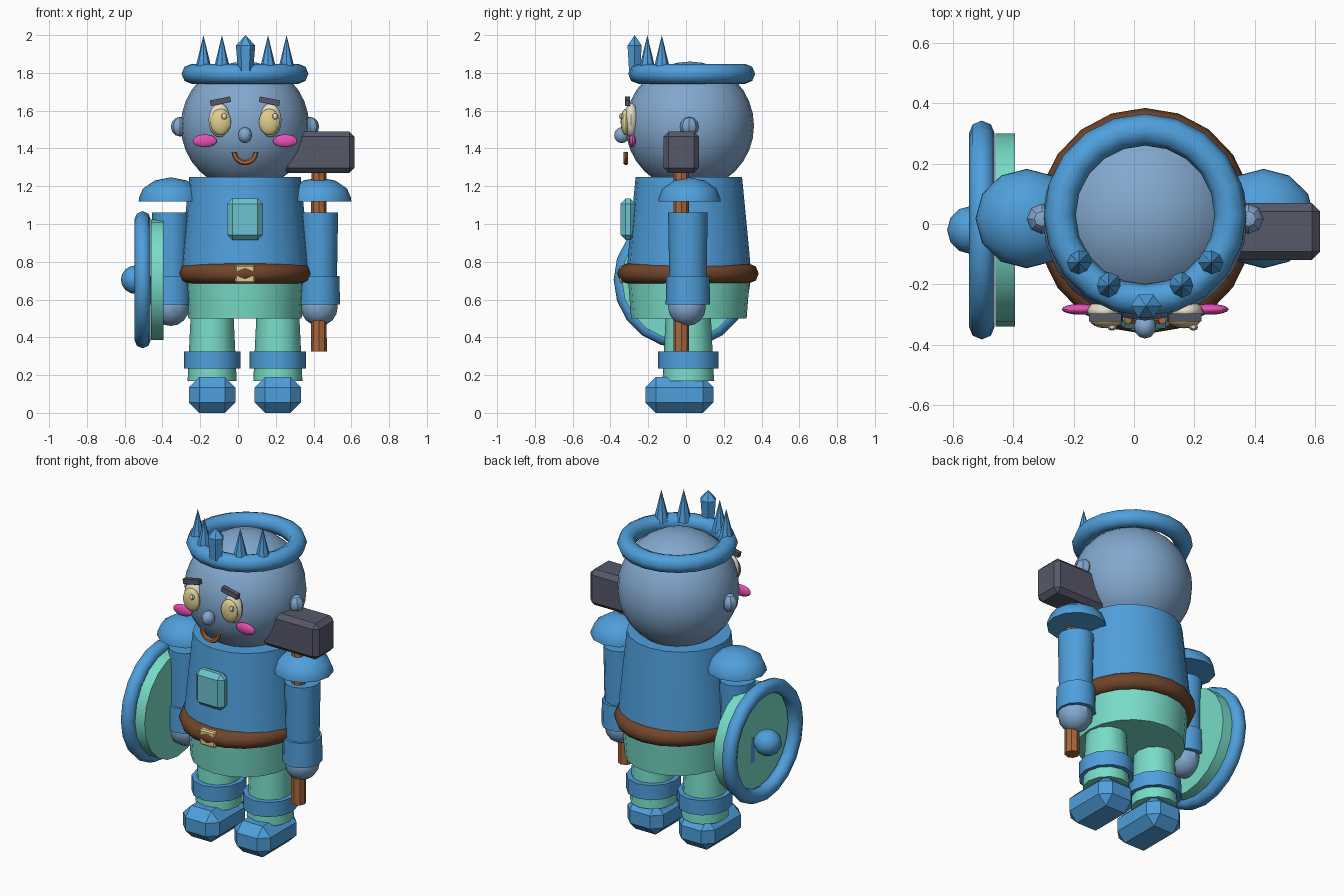
import bpy, bmesh, math
from mathutils import Matrix, Vector

if "Cube" in bpy.data.objects:
    bpy.data.objects.remove(bpy.data.objects["Cube"])

CX, CY = 0.037, 0.015          # body axis


def material(name, hexcode):
    c = [int(hexcode[i:i + 2], 16) / 255 for i in (0, 2, 4)]
    lin = [v / 12.92 if v <= 0.04045 else ((v + 0.055) / 1.055) ** 2.4 for v in c]
    m = bpy.data.materials.new(name)
    m.diffuse_color = (*lin, 1)
    m.use_nodes = True
    m.node_tree.nodes["Principled BSDF"].inputs["Base Color"].default_value = m.diffuse_color
    return m


BLUE = material("armour blue", "4F9FDC")
SKIN = material("skin blue grey", "83A8CE")
MINT = material("mint", "78DCC8")
LEATHER = material("dark leather", "70452A")
WOOD = material("wood", "A9683C")
IRON = material("dark iron", "565869")
PINK = material("cheek pink", "E650B4")
CREAM = material("cream", "E6DECB")
GOLD = material("pale gold", "DFCF8E")
GEM = material("gem cyan", "6CC4D2")


def finish(name, bm, mat, loc, rot=(0, 0, 0), smooth=30):
    bmesh.ops.recalc_face_normals(bm, faces=bm.faces)
    me = bpy.data.meshes.new(name)
    bm.to_mesh(me)
    bm.free()
    me.materials.append(mat)
    ob = bpy.data.objects.new(name, me)
    bpy.context.collection.objects.link(ob)
    ob.location, ob.rotation_euler = loc, rot
    if smooth:
        bpy.ops.object.select_all(action='DESELECT')
        ob.select_set(True)
        bpy.context.view_layer.objects.active = ob
        bpy.ops.object.shade_smooth_by_angle(angle=math.radians(smooth))
    return ob


def ball(name, mat, loc, r, seg=16, rings=10):
    bm = bmesh.new()
    bmesh.ops.create_uvsphere(bm, u_segments=seg, v_segments=rings, radius=1)
    bmesh.ops.scale(bm, vec=r, verts=bm.verts)
    return finish(name, bm, mat, loc)


def box(name, mat, loc, size, bevel=0, rot=(0, 0, 0)):
    bm = bmesh.new()
    bmesh.ops.create_cube(bm, size=1)
    bmesh.ops.scale(bm, vec=size, verts=bm.verts)
    if bevel:
        bmesh.ops.bevel(bm, geom=bm.edges[:], offset=bevel, segments=1, affect='EDGES')
    return finish(name, bm, mat, loc, rot, 0)


def lathe(name, mat, loc, profile, seg=16, sx=1, sy=1, rot=(0, 0, 0), smooth=35):
    """Revolve (radius, height) points about z, capping open ends."""
    bm = bmesh.new()
    rows = []
    for r, z in profile:
        n = 1 if r == 0 else seg
        rows.append([bm.verts.new((r * sx * math.cos(2 * math.pi * i / seg),
                                   r * sy * math.sin(2 * math.pi * i / seg), z)) for i in range(n)])
    for a, b in zip(rows, rows[1:]):
        for i in range(seg):
            j = (i + 1) % seg
            vs = [a[i % len(a)], a[j % len(a)], b[j % len(b)], b[i % len(b)]]
            bm.faces.new(list(dict.fromkeys(vs)))
    for row in (rows[0], rows[-1]):
        if len(row) > 1:
            bm.faces.new(row)
    return finish(name, bm, mat, loc, rot, smooth)


def ring(name, mat, loc, major, minor, seg=20, mseg=8, arc=(0, 2 * math.pi), sx=1, sy=1, rot=(0, 0, 0)):
    bm = bmesh.new()
    closed = arc[1] - arc[0] > 6.28
    rows = []
    for i in range(seg if closed else seg + 1):
        a = arc[0] + (arc[1] - arc[0]) * i / seg
        row = []
        for k in range(mseg):
            t = 2 * math.pi * k / mseg
            d = minor * math.cos(t)
            row.append(bm.verts.new(((major * sx + d) * math.cos(a), (major * sy + d) * math.sin(a),
                                     minor * math.sin(t))))
        rows.append(row)
    pairs = list(zip(rows, rows[1:])) + ([(rows[-1], rows[0])] if closed else [])
    for a, b in pairs:
        for k in range(mseg):
            m = (k + 1) % mseg
            bm.faces.new((a[k], a[m], b[m], b[k]))
    if not closed:
        bm.faces.new(rows[0])
        bm.faces.new(rows[-1])
    return finish(name, bm, mat, loc, rot, 50)


# Head and crown
ball("head", SKIN, (CX, 0.02, 1.52), (0.34, 0.34, 0.34), 24, 16)
ring("crown_band", BLUE, (CX, 0.03, 1.795), 0.283, 0.053)
for s in (-1, 1):
    for dx, y in ((0.22, -0.128), (0.122, -0.205)):
        lathe("crown_spike", BLUE, (CX + s * dx, y, 1.81), [(0.046, 0), (0, 0.19)], 8)
lathe("crown_crystal", BLUE, (CX + 0.003, -0.272, 1.81), [(0.04, 0), (0.051, 0.135), (0, 0.19)], 6,
      sy=0.85, smooth=0)

# Face
for s in (-1, 1):
    x = CX + s * 0.135
    ball("eye_white", CREAM, (x, -0.29, 1.55), (0.058, 0.037, 0.09))
    ball("iris", GOLD, (x - s * 0.006, -0.318, 1.54), (0.055, 0.028, 0.07))
    ball("eye_glint", CREAM, (x + 0.025, -0.342, 1.57), (0.016, 0.012, 0.017), 8, 6)
    box("eyebrow", IRON, (CX + s * 0.13, -0.31, 1.65), (0.11, 0.027, 0.03), 0, (0, s * 0.2, 0))
    ball("cheek", PINK, (CX + s * 0.213, -0.283, 1.44), (0.064, 0.018, 0.034))
    ball("ear", SKIN, (CX + s * 0.343, 0.017, 1.515), (0.05, 0.05, 0.052), 8, 6)
ball("nose", SKIN, (CX, -0.34, 1.47), (0.037, 0.04, 0.042), 12, 8)
ring("mouth", WOOD, (CX, -0.318, 1.382), 0.057, 0.014, 12, 6, (math.pi, 2 * math.pi),
     rot=(math.pi / 2, 0, 0))

# Torso, belt and hips
lathe("torso", BLUE, (CX, CY, 0), [(0.345, 0.74), (0.333, 0.875), (0.295, 1.25)], 20, 1, 0.955)
box("chest_gem", GEM, (CX, -0.307, 1.025), (0.19, 0.08, 0.22), 0.028)
ring("belt", LEATHER, (CX, 0.01, 0.738), 1, 0.053, 20, 8, sx=0.307, sy=0.322)
box("belt_buckle", GOLD, (CX, -0.32, 0.735), (0.106, 0.065, 0.095), 0.008)
lathe("hips", MINT, (CX, CY, 0), [(0.3, 0.5), (0.318, 0.74)], 20, 1, 1.02)

# Limbs
for s in (-1, 1):
    x = CX + s * 0.174
    lathe("leg", MINT, (x, 0.012, 0), [(0.13, 0.17), (0.112, 0.55)], 12, 1, 1.05)
    lathe("leg_cuff", BLUE, (x, 0.012, 0), [(0.15, 0.235), (0.15, 0.325)], 12, 1, 1.07)
    box("boot", BLUE, (x, -0.035, 0.095), (0.245, 0.36, 0.19), 0.055)
    x = CX + s * 0.393
    lathe("arm", BLUE, (x, 0.01, 0), [(0.092, 0.6), (0.1, 1.06)], 12, 1, 1.05)
    lathe("arm_cuff", BLUE, (x, 0.01, 0), [(0.11, 0.575), (0.107, 0.725)], 12, 1, 1.07)
    ball("hand", SKIN, (x, 0.005, 0.56), (0.098, 0.1, 0.1), 12, 8)
    lathe("shoulder_pad", BLUE, (x, 0.018, 1.12),
          [(0.17, 0), (0.168, 0.02), (0.147, 0.068), (0.085, 0.11), (0, 0.127)], 12, 1, 0.97)

# Shield on one arm, its axis along x
AX = (0, -math.pi / 2, 0)
lathe("shield_disc", MINT, (-0.395, -0.02, 0.705), [(0.32, 0), (0.32, 0.065)], 20, rot=AX)
ring("shield_rim", BLUE, (-0.505, -0.02, 0.705), 0.32, 0.043, 20, 8, rot=AX)
ball("shield_boss", BLUE, (-0.54, -0.02, 0.705), (0.08, 0.08, 0.076), 12, 8)

# Hammer in the other hand
lathe("hammer_handle", WOOD, (0.428, -0.025, 0), [(0.042, 0.325), (0.04, 1.3)], 8)
box("hammer_head", IRON, (0.427, -0.025, 1.38), (0.38, 0.188, 0.22), 0.027)
